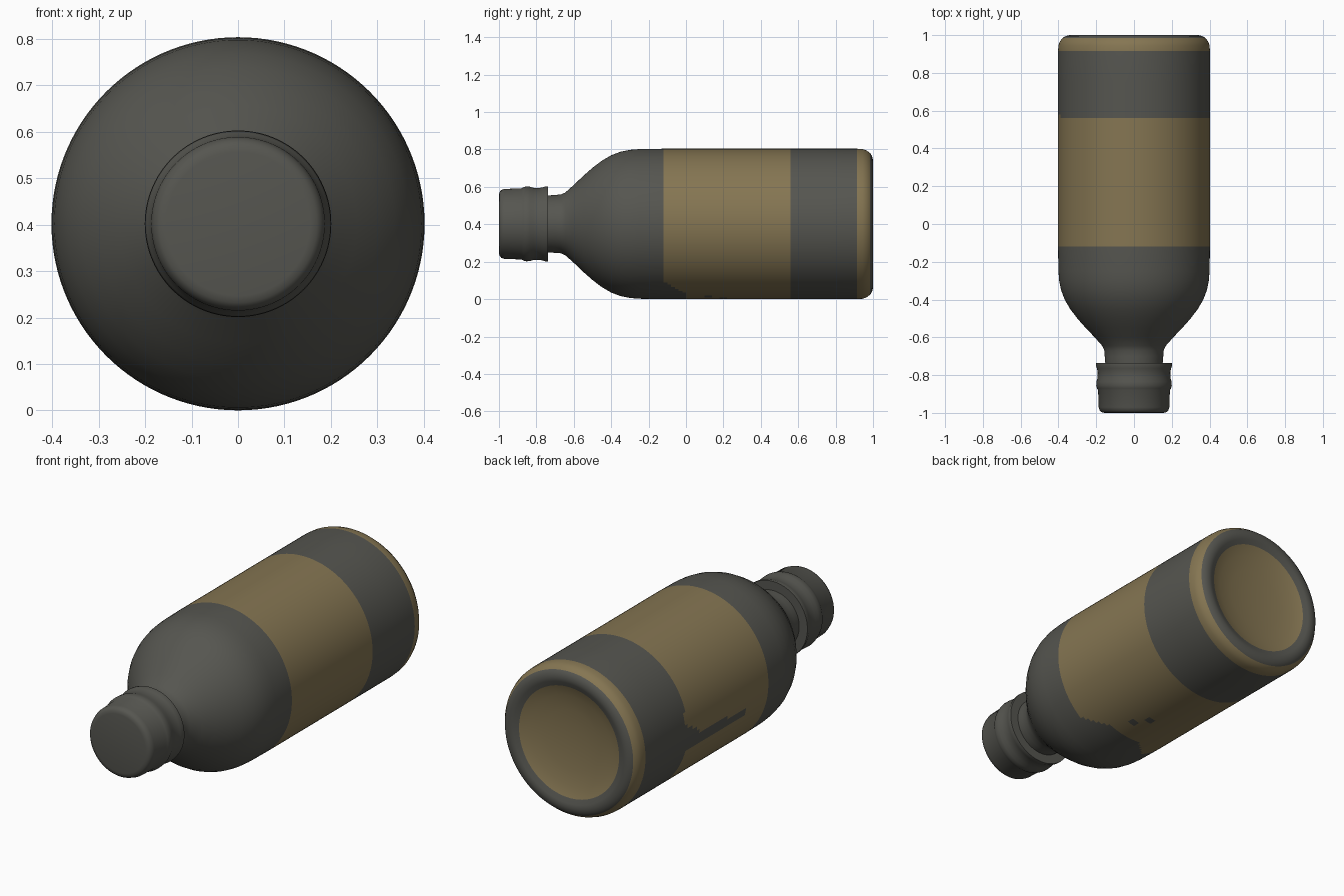
import bpy, bmesh, math

if "Cube" in bpy.data.objects:
    bpy.data.objects.remove(bpy.data.objects["Cube"], do_unlink=True)

SEGMENTS = 120
AXIS_HEIGHT = 0.402


def make_material(name, color):
    mat = bpy.data.materials.new(name)
    mat.use_nodes = True
    mat.diffuse_color = (*color, 1)
    bsdf = mat.node_tree.nodes["Principled BSDF"]
    bsdf.inputs["Base Color"].default_value = (*color, 1)
    bsdf.inputs["Roughness"].default_value = 0.7
    return mat


def lathe(name, profile, materials, angle, paint=None):
    """Spin (y, radius) points around the lying axis; zero radius makes a pole."""
    bm = bmesh.new()
    rings = []
    for y, r in profile:
        count = SEGMENTS if r > 0 else 1
        ring = []
        for i in range(count):
            a = math.tau * i / SEGMENTS
            ring.append(bm.verts.new((r * math.cos(a), y, AXIS_HEIGHT + r * math.sin(a))))
        rings.append(ring)
    for low, high in zip(rings, rings[1:]):
        for i in range(SEGMENTS):
            j = (i + 1) % SEGMENTS
            corners = [low[i % len(low)], low[j % len(low)],
                       high[j % len(high)], high[i % len(high)]]
            bm.faces.new(list(dict.fromkeys(corners)))
    bmesh.ops.recalc_face_normals(bm, faces=bm.faces)
    if paint:
        for face in bm.faces:
            c = face.calc_center_median()
            turn = math.degrees(math.atan2(c.z - AXIS_HEIGHT, c.x))
            face.material_index = paint(c.y, turn)
    mesh = bpy.data.meshes.new(name)
    bm.to_mesh(mesh)
    bm.free()
    obj = bpy.data.objects.new(name, mesh)
    bpy.context.collection.objects.link(obj)
    for mat in materials:
        mesh.materials.append(mat)
    bpy.ops.object.select_all(action="DESELECT")
    obj.select_set(True)
    bpy.context.view_layer.objects.active = obj
    bpy.ops.object.shade_smooth_by_angle(angle=math.radians(angle))
    return obj


def ramp(value, start, end, low, high):
    t = min(max((value - start) / (end - start), 0), 1)
    return low + (high - low) * t


def label_paint(y, turn):
    """Index 1 on the wide label and the base stripe, 0 on the bare glass."""
    if 0.915 < y < 0.985:
        return 1
    # front edge dips backwards in a tongue on the underside
    if -95 < turn < -45:
        front = ramp(turn, -68, -48, 0.0, -0.12)
    else:
        front = ramp(turn, -112, -95, -0.12, 0.0) if turn < -90 else -0.12
    back = 0.59 if abs(turn) > 165 else 0.56
    if not front < y < back:
        return 0
    # tapering slit where the label ends meet on the -x side
    below = turn + 180 if turn < 0 else turn - 180
    top = ramp(y, 0.05, 0.45, 9.5, 5) if y < 0.45 else ramp(y, 0.45, 0.56, 5, -5)
    if y > 0.05 and top < below < 15.5:
        return 0
    # two small specks on the underside
    for spot_y, spot_turn in ((0.12, -74), (0.2, -82)):
        if abs(y - spot_y) < 0.016 and abs(turn - spot_turn) < 2.8:
            return 0
    return 1


glass = make_material("dark grey", (0.092, 0.092, 0.08))
label = make_material("dull gold", (0.235, 0.18, 0.085))

# Bottle: neck, shoulder, straight wall and dished base
shoulder = [(-0.76, 0.15), (-0.70, 0.155), (-0.67, 0.157), (-0.645, 0.168),
            (-0.6, 0.208), (-0.55, 0.256), (-0.5, 0.3), (-0.45, 0.338),
            (-0.4, 0.367), (-0.35, 0.386), (-0.3, 0.396), (-0.25, 0.4)]
wall = [(-0.12 + 0.02 * i, 0.402) for i in range(36)]
base = [(0.75, 0.402), (0.915, 0.402), (0.945, 0.4), (0.965, 0.393), (0.985, 0.378),
        (0.995, 0.362), (1.0, 0.34), (0.996, 0.32), (0.985, 0.295),
        (0.968, 0.24), (0.956, 0.16), (0.95, 0.08), (0.948, 0)]
lathe("bottle_body", shoulder + wall + base, [glass, label], 60, label_paint)

# Screw cap with rounded top, bead and flared skirt
cap = [(-1.0, 0), (-1.0, 0.155), (-0.997, 0.17), (-0.988, 0.181), (-0.97, 0.187),
       (-0.88, 0.19), (-0.87, 0.196), (-0.855, 0.2), (-0.835, 0.199),
       (-0.815, 0.193), (-0.785, 0.192), (-0.765, 0.196), (-0.75, 0.201),
       (-0.737, 0.2), (-0.737, 0.15)]
lathe("bottle_cap", cap, [glass], 50)
